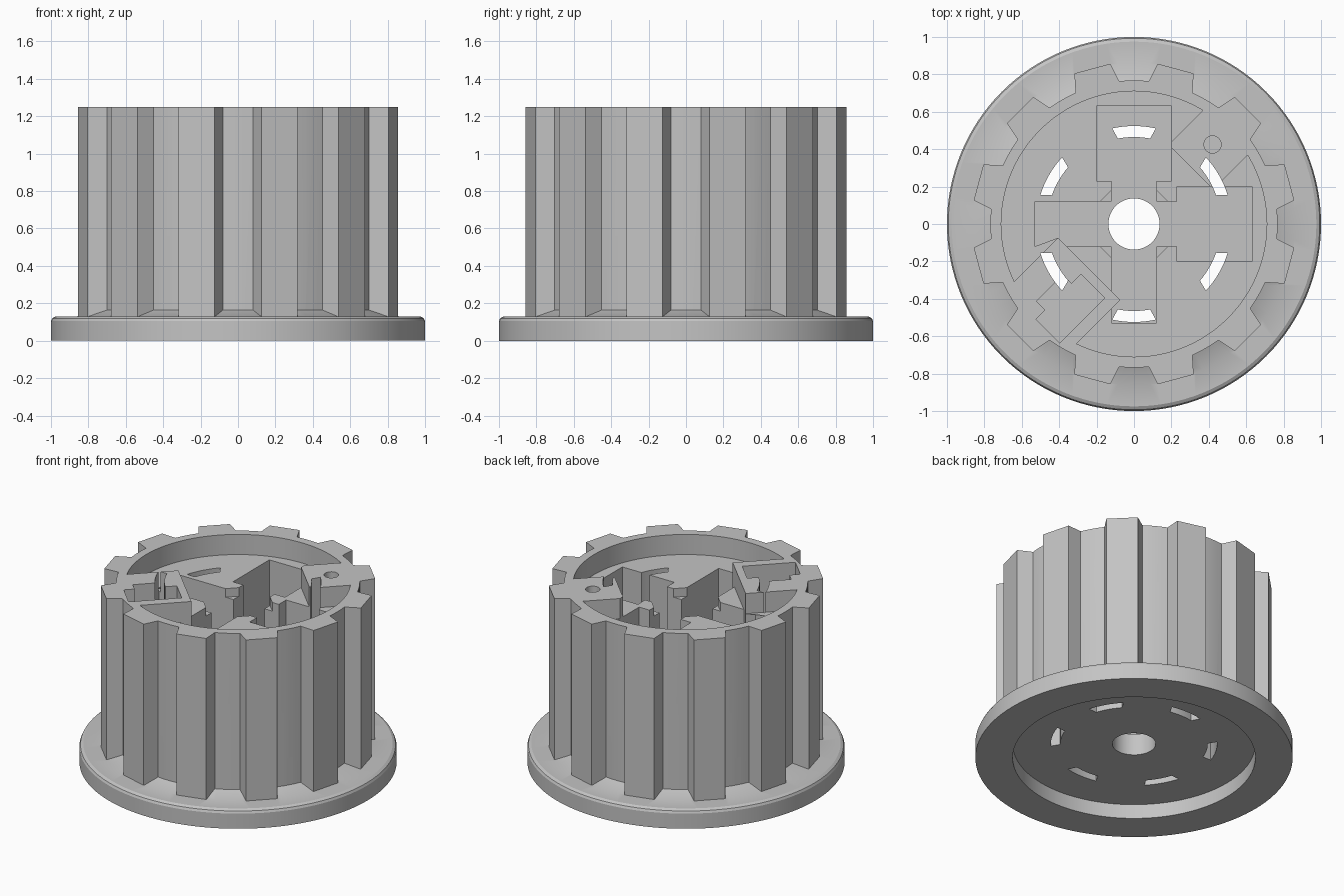
import bpy, bmesh
from math import radians, cos, sin, pi

cube = bpy.data.objects.get("Cube")
if cube:
    bpy.data.objects.remove(cube, do_unlink=True)

grey = bpy.data.materials.new("light grey plastic")
grey.use_nodes = True
GREY = (0.55, 0.55, 0.55, 1)
grey.diffuse_color = GREY
grey.node_tree.nodes["Principled BSDF"].inputs["Base Color"].default_value = GREY

TOP, DECK, WELL = 1.25, 1.11, 0.25   # rim, inner deck and pocket floor heights
OVER = 1.4                           # cutters reach above the rim


def loft(name, rings):
    """Closed solid through a stack of (outline, height) rings."""
    bm = bmesh.new()
    loops = [[bm.verts.new((x, y, z)) for x, y in pts] for pts, z in rings]
    n = len(loops[0])
    for a, b in zip(loops, loops[1:]):
        for i in range(n):
            j = (i + 1) % n
            bm.faces.new((a[i], a[j], b[j], b[i]))
    bm.faces.new(loops[0][::-1])
    bm.faces.new(loops[-1])
    bmesh.ops.recalc_face_normals(bm, faces=bm.faces)
    mesh = bpy.data.meshes.new(name)
    bm.to_mesh(mesh)
    bm.free()
    mesh.materials.append(grey)
    obj = bpy.data.objects.new(name, mesh)
    bpy.context.collection.objects.link(obj)
    return obj


def prism(name, pts, z0, z1):
    return loft(name, [(pts, z0), (pts, z1)])


def polar(r, deg):
    return r * cos(radians(deg)), r * sin(radians(deg))


def circle(r, n=96, cx=0, cy=0):
    return [(cx + r * cos(2 * pi * i / n), cy + r * sin(2 * pi * i / n)) for i in range(n)]


def rect(x0, x1, y0, y1, turn=0):
    c, s = cos(radians(turn)), sin(radians(turn))
    return [(x * c - y * s, x * s + y * c)
            for x, y in ((x0, y0), (x1, y0), (x1, y1), (x0, y1))]


def combine(target, tool, operation='DIFFERENCE', keep=False):
    """Apply a boolean and drop the tool unless it is needed again."""
    mod = target.modifiers.new("cut", 'BOOLEAN')
    mod.operation, mod.solver, mod.object = operation, 'EXACT', tool
    bpy.context.view_layer.objects.active = target
    bpy.ops.object.modifier_apply(modifier=mod.name)
    if not keep:
        bpy.data.objects.remove(tool, do_unlink=True)


# Twelve-tooth drum
outline = []
for k in range(12):
    mid = 15 + 30 * k
    outline += [polar(0.768, mid - 9), polar(0.866, mid - 6.6),
                polar(0.866, mid + 6.6), polar(0.768, mid + 9),
                polar(0.768, mid + 13), polar(0.768, mid + 17)]
hub = prism("toothed_hub", outline, 0.05, TOP)

# Round flange with a soft upper edge and a sloped collar at the tooth roots
profile = [(1, 0), (1, 0.105), (0.993, 0.12), (0.975, 0.13), (0.86, 0.13), (0.765, 0.165)]
flange = loft("flange", [(circle(r, 128), z) for r, z in profile])
combine(hub, flange, 'UNION')

# Upper recess, leaving the screw block and the holder block standing
screw_block = prism("screw_block", rect(0.43, 0.9, -0.17, 0.17, 45), 1.0, 1.5)
holder_block = prism("holder_block", rect(0.34, 0.9, -0.235, 0.235, 225), 1.0, 1.5)
recess = prism("recess_cutter", circle(0.71), DECK, OVER)
combine(recess, screw_block)
combine(recess, holder_block, keep=True)
combine(hub, recess)

# Cross-shaped pockets; the holder block bridges over two of the arms
for pts in (rect(-0.53, 0.4, -0.12, 0.12), rect(-0.12, 0.12, -0.53, 0.4),
            rect(0.23, 0.63, -0.2, 0.2), rect(-0.2, 0.2, 0.23, 0.63)):
    pocket = prism("pocket_cutter", pts, WELL, OVER)
    combine(pocket, holder_block, keep=True)
    combine(hub, pocket)
bpy.data.objects.remove(holder_block, do_unlink=True)

# Small corner ledges round the bore
combine(hub, prism("ledge_cutter", circle(0.30, 4), 1.05, OVER))

# Stepped socket in the holder block
socket = [(0.39, -0.01), (0.463, -0.01), (0.463, -0.076), (0.66, -0.076),
          (0.66, -0.01), (0.73, -0.01), (0.73, 0.17), (0.39, 0.17)]
c, s = cos(radians(225)), sin(radians(225))
combine(hub, prism("socket_cutter",
                   [(u * c - v * s, u * s + v * c) for u, v in socket], 0.9, OVER))

# Underside recess, central bore and screw hole
combine(hub, prism("underside_cutter", circle(0.765), -0.1, 0.10))
combine(hub, prism("bore_cutter", circle(0.137, 48), -0.2, OVER))
combine(hub, prism("screw_hole_cutter", circle(0.046, 24, 0.42, 0.425), 0.8, OVER))

# Six curved slots through the full height
for k in range(6):
    mid = 30 + 60 * k
    steps = [i / 4 - 1 for i in range(9)]
    pts = [polar(0.524, mid + 12.8 * t) for t in steps]
    pts += [polar(0.465, mid - 10.7 * t) for t in steps]
    combine(hub, prism("slot_cutter", pts, -0.2, OVER))

# Smooth round surfaces, sharp edges kept
bpy.ops.object.select_all(action='DESELECT')
hub.select_set(True)
bpy.context.view_layer.objects.active = hub
bpy.ops.object.shade_smooth_by_angle(angle=radians(25))
